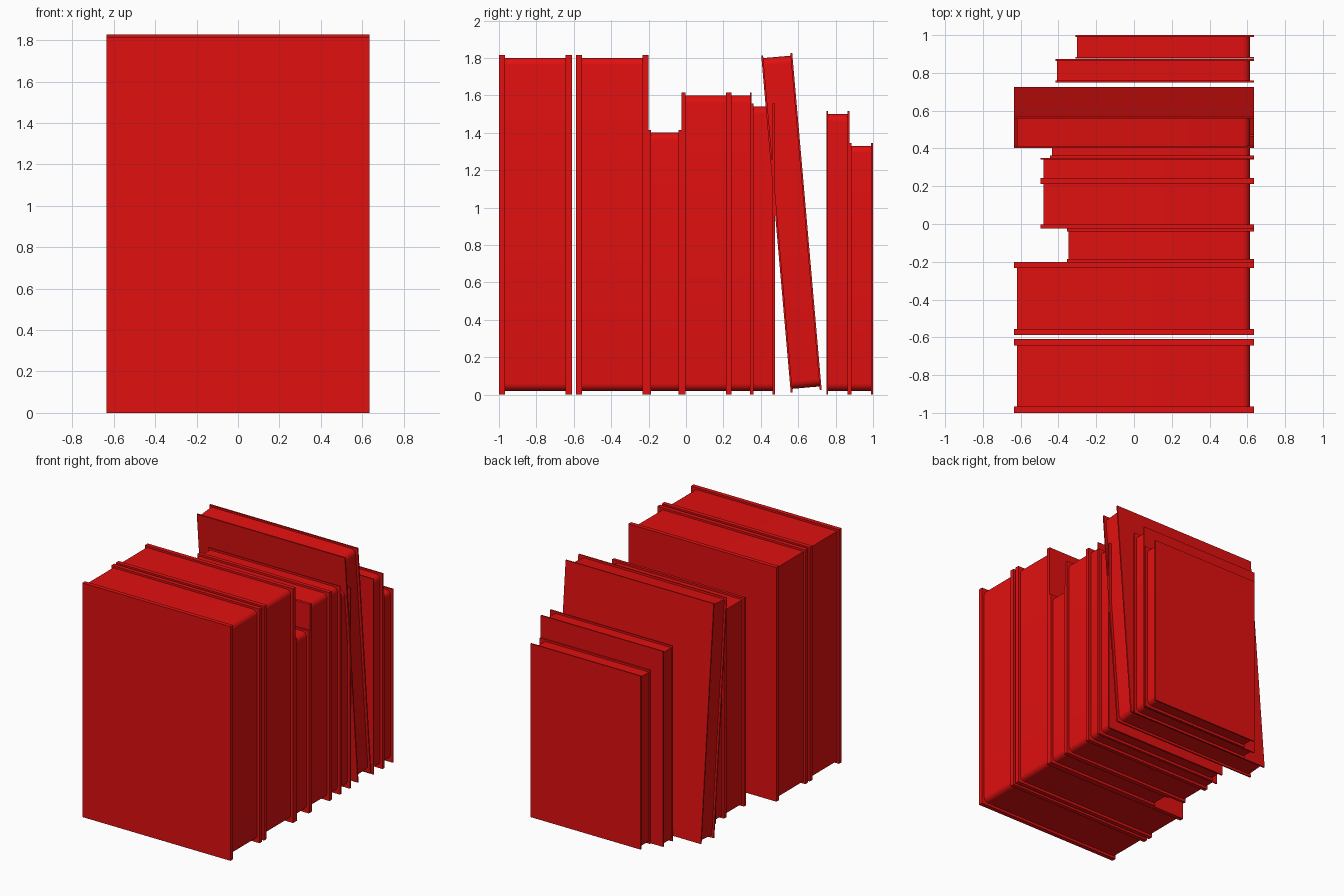
import bpy, bmesh, math
from mathutils import Matrix

cube = bpy.data.objects.get("Cube")
if cube:
    bpy.data.objects.remove(cube, do_unlink=True)

red = bpy.data.materials.new("book_red")
red.diffuse_color = (0.75, 0.005, 0.005, 1)
red.use_nodes = True
red.node_tree.nodes["Principled BSDF"].inputs["Base Color"].default_value = red.diffuse_color

FRONT = 0.635   # all books line up at this x


def box(name, x, y, z, round_edges=0):
    """Box from (min, max) pairs, optionally rounding its +x top and bottom edges."""
    bm = bmesh.new()
    size = [b - a for a, b in (x, y, z)]
    mid = [(a + b) / 2 for a, b in (x, y, z)]
    bmesh.ops.create_cube(bm, size=1, matrix=Matrix.Translation(mid) @ Matrix.Diagonal((*size, 1)))
    if round_edges:
        edges = [e for e in bm.edges
                 if all(v.co.x > mid[0] for v in e.verts)
                 and abs(e.verts[0].co.y - e.verts[1].co.y) > 1e-4]
        bmesh.ops.bevel(bm, geom=edges, offset=round_edges, segments=6,
                        profile=0.5, affect='EDGES')
    mesh = bpy.data.meshes.new(name)
    bm.to_mesh(mesh)
    bm.free()
    mesh.materials.append(red)
    ob = bpy.data.objects.new(name, mesh)
    bpy.context.collection.objects.link(ob)
    if round_edges:
        bpy.ops.object.select_all(action='DESELECT')
        ob.select_set(True)
        bpy.context.view_layer.objects.active = ob
        bpy.ops.object.shade_smooth_by_angle(angle=math.radians(30))
    return ob


def book(name, x0, y0, y1, height, cover, lip):
    """Two cover boards with a slightly smaller page block between them."""
    return [
        box(name + "_front_cover", (x0, FRONT), (y0, y0 + cover), (0, height)),
        box(name + "_back_cover", (x0, FRONT), (y1 - cover, y1), (0, height)),
        box(name + "_pages", (x0 + lip, FRONT - 0.02), (y0 + cover, y1 - cover),
            (0.02, height - 0.015), round_edges=0.04),
    ]


# Upright books: name, rear x, start y, end y, height, cover thickness, rear lip
for spec in (
    ("thick_book_a", -0.635, -1.0, -0.61, 1.815, 0.033, 0.015),
    ("thick_book_b", -0.635, -0.588, -0.2, 1.815, 0.033, 0.015),
    ("short_book", -0.355, -0.2, -0.025, 1.415, 0.014, 0.008),
    ("medium_book", -0.495, -0.025, 0.235, 1.615, 0.022, 0.015),
    ("thin_book", -0.495, 0.235, 0.35, 1.615, 0.008, 0.015),
    ("narrow_book", -0.445, 0.35, 0.475, 1.555, 0.012, 0.012),
    ("end_book_a", -0.415, 0.75, 0.873, 1.515, 0.01, 0.008),
    ("end_book_b", -0.31, 0.875, 1.0, 1.345, 0.01, 0.008),
):
    book(*spec)

# Leaning book, tilted back against its neighbour
tilt = Matrix.Translation((0, 0.56, 0.01)) @ Matrix.Rotation(math.radians(5), 4, 'X')
for part in book("leaning_book", -0.635, 0, 0.166, 1.81, 0.01, 0.015):
    part.matrix_world = tilt
